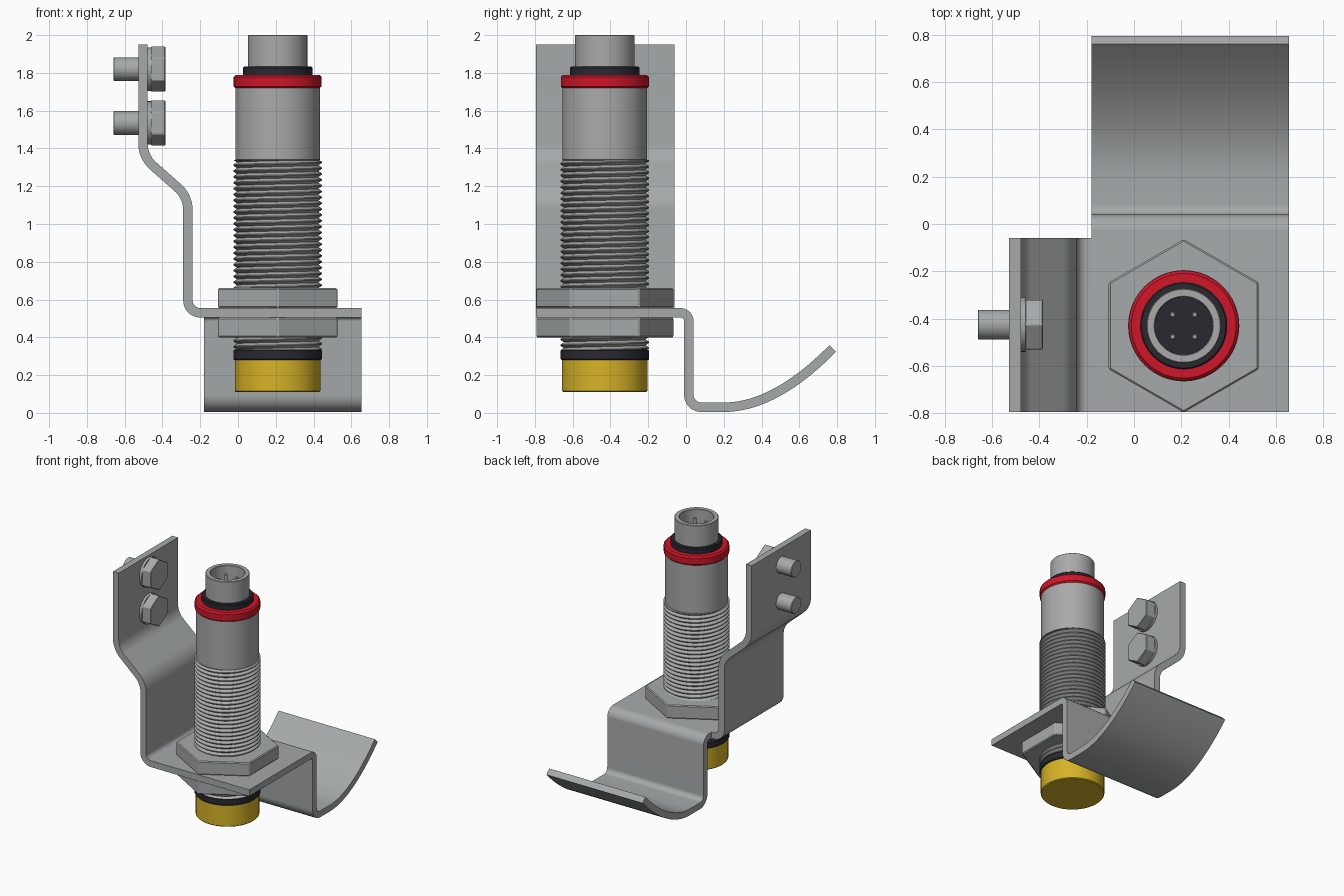
import bpy, bmesh, math
from mathutils import Vector, Matrix

if "Cube" in bpy.data.objects:
    bpy.data.objects.remove(bpy.data.objects["Cube"])


def material(name, rgb):
    m = bpy.data.materials.new(name)
    m.diffuse_color = (*rgb, 1)
    m.use_nodes = True
    m.node_tree.nodes["Principled BSDF"].inputs["Base Color"].default_value = m.diffuse_color
    return m


STEEL = material("steel grey", (0.38, 0.40, 0.40))
BODY = material("body grey", (0.40, 0.40, 0.40))
DARK = material("dark rubber", (0.022, 0.022, 0.03))
RED = material("red", (0.62, 0.008, 0.022))
YELLOW = material("yellow", (0.68, 0.45, 0.02))
AX, AY = 0.21, -0.43      # sensor axis
T = 0.05                  # sheet thickness


def finish(name, bm, mat, smooth=True):
    bmesh.ops.recalc_face_normals(bm, faces=bm.faces)
    me = bpy.data.meshes.new(name)
    bm.to_mesh(me)
    bm.free()
    me.materials.append(mat)
    ob = bpy.data.objects.new(name, me)
    bpy.context.collection.objects.link(ob)
    if smooth:
        bpy.ops.object.select_all(action='DESELECT')
        ob.select_set(True)
        bpy.context.view_layer.objects.active = ob
        bpy.ops.object.shade_smooth_by_angle(angle=math.radians(30))
    return ob


def lathe(name, profile, mat, x=AX, y=AY, n=64):
    """Revolve (radius, z) points about a vertical axis; radius 0 closes the ends."""
    bm = bmesh.new()
    vs = [bm.verts.new((r, 0, z)) for r, z in profile]
    es = [bm.edges.new(p) for p in zip(vs, vs[1:])]
    bmesh.ops.spin(bm, geom=vs + es, cent=(0, 0, 0), axis=(0, 0, 1),
                   angle=math.tau, steps=n, use_duplicate=False)
    bmesh.ops.remove_doubles(bm, verts=bm.verts, dist=1e-5)
    bmesh.ops.translate(bm, verts=bm.verts, vec=(x, y, 0))
    return finish(name, bm, mat)


def cylinder(name, r, z0, z1, mat, c=0.006, **kw):
    return lathe(name, [(0, z0), (r - c, z0), (r, z0 + c), (r, z1 - c), (r - c, z1), (0, z1)], mat, **kw)


def prism(name, r, length, sides, mat, matrix, bevel=0.0):
    bm = bmesh.new()
    bmesh.ops.create_cone(bm, cap_ends=True, segments=sides, radius1=r, radius2=r,
                          depth=length, matrix=matrix)
    if bevel:
        bmesh.ops.bevel(bm, geom=list(bm.edges), offset=bevel, segments=1, affect='EDGES')
    return finish(name, bm, mat, smooth=sides > 6)


def fillet(pts, radii, steps=10):
    """Round the inner corners of a 2D path."""
    pts = [Vector(p) for p in pts]
    out = [pts[0]]
    for a, b, c, r in zip(pts, pts[1:], pts[2:], radii):
        u, v = (a - b).normalized(), (c - b).normalized()
        half = u.angle(v) / 2
        centre = b + (u + v).normalized() * r / math.sin(half)
        start = b + u * r / math.tan(half) - centre
        end = b + v * r / math.tan(half) - centre
        ang = start.angle(end)
        for i in range(steps + 1):
            t = i / steps
            out.append(centre + (start * math.sin((1 - t) * ang) + end * math.sin(t * ang)) / math.sin(ang))
    return out + [pts[-1]]


def bent_sheet(name, path, place, lo, hi):
    """Thicken a 2D path and extrude it between lo and hi."""
    sides = ([], [])
    for i, p in enumerate(path):
        d0 = (p - path[max(i - 1, 0)]).normalized()
        d1 = (path[min(i + 1, len(path) - 1)] - p).normalized()
        d = (d0 + d1).normalized()
        off = Vector((-d.y, d.x)) * T / 2
        sides[0].append(p + off)
        sides[1].append(p - off)
    bm = bmesh.new()
    rows = [[bm.verts.new(place(l[i], w)) for l, w in
             ((sides[0], lo), (sides[0], hi), (sides[1], hi), (sides[1], lo))]
            for i in range(len(path))]
    for a, b in zip(rows, rows[1:]):
        for k in range(4):
            j = (k + 1) % 4
            bm.faces.new((a[k], a[j], b[j], b[k]))
    bm.faces.new(rows[0])
    bm.faces.new(rows[-1])
    return finish(name, bm, STEEL)


# Bracket: shelf with the drop and curved guard at the back
guard = fillet([(-0.795, 0.53), (0.015, 0.53), (0.015, 0.03), (0.20, 0.03)], (0.045, 0.065))
A, B, C = Vector((0.20, 0.03)), Vector((0.47, 0.03)), Vector((0.777, 0.341))
guard += [A * (1 - t) ** 2 + B * 2 * t * (1 - t) + C * t * t for t in [i / 20 for i in range(1, 21)]]
bent_sheet("bracket_shelf_and_guard", guard, lambda p, w: (w, p.x, p.y), -0.18, 0.655)

# Bracket: offset mounting flange on the left
flange = fillet([(-0.18, 0.53), (-0.265, 0.53), (-0.265, 1.145), (-0.503, 1.355), (-0.503, 1.95)],
                (0.065, 0.16, 0.16))
bent_sheet("bracket_mounting_flange", flange, lambda p, w: (p.x, w, p.y), -0.795, -0.06)

# Mounting bolts through the flange
for i, z in enumerate((1.535, 1.82)):
    def along_x(x):
        return Matrix.Translation((x, -0.425, z)) @ Matrix.Rotation(math.pi / 2, 4, 'Y')
    hex_turn = Matrix.Rotation(math.pi / 2, 4, 'Z')
    m = along_x(-0.423)
    # pick the turn that points a hexagon corner straight up
    if max(abs((m.to_3x3() @ Vector((math.sin(k * math.pi / 3), math.cos(k * math.pi / 3), 0))).z)
           for k in range(6)) < 0.99:
        m = m @ hex_turn
    prism(f"bolt_head_{i}", 0.121, 0.076, 6, STEEL, m, 0.004)
    prism(f"bolt_washer_face_{i}", 0.115, 0.022, 48, STEEL, along_x(-0.469))
    prism(f"bolt_shank_{i}", 0.063, 0.15, 40, STEEL, along_x(-0.585), 0.004)

# Clamping nuts above and below the shelf, corners to front and back
for name, z in (("upper_nut", 0.6075), ("lower_nut", 0.4525)):
    prism(name, 0.366, 0.105, 6, STEEL, Matrix.Translation((AX, AY, z)), 0.007)

# Helical thread on the barrel
LOW, HIGH, PITCH, SEG = 0.335, 1.34, 0.031, 64
TOOTH = ((0.0, 0.216), (0.42, 0.235), (0.58, 0.235))
bm = bmesh.new()
turns = int((HIGH - LOW) / PITCH) + 3
n = turns * len(TOOTH)
grid = []
for s in range(SEG + 1):
    a = math.tau * s / SEG
    col = []
    for k in range(n):
        f, r = TOOTH[k % 3]
        z = LOW + PITCH * (k // 3 + f + s / SEG - 1.5)
        col.append(bm.verts.new((AX + r * math.cos(a), AY + r * math.sin(a), min(max(z, LOW), HIGH))))
    grid.append(col)
for c0, c1 in zip(grid, grid[1:]):
    for k in range(n - 1):
        bm.faces.new((c0[k], c1[k], c1[k + 1], c0[k + 1]))
bmesh.ops.remove_doubles(bm, verts=bm.verts, dist=1e-5)
bmesh.ops.dissolve_degenerate(bm, edges=bm.edges, dist=1e-6)
finish("barrel_thread", bm, BODY)
cylinder("barrel_core", 0.214, 0.30, 1.40, BODY)

# Sensor stack from sensing face to collar
cylinder("sensing_cap", 0.226, 0.11, 0.285, YELLOW)
cylinder("lower_seal", 0.235, 0.28, 0.335, DARK)
cylinder("smooth_barrel", 0.224, 1.335, 1.725, BODY)
cylinder("indicator_ring", 0.233, 1.717, 1.79, RED, c=0.012)
cylinder("upper_seal", 0.184, 1.78, 1.833, DARK)

# Hollow connector with insert and four pins
lathe("connector_sleeve", [(0.122, 1.82), (0.157, 1.82), (0.157, 1.997), (0.154, 2.0),
                           (0.125, 2.0), (0.122, 1.997), (0.122, 1.82)], BODY)
cylinder("connector_insert", 0.1225, 1.82, 1.86, DARK, c=0.001)
for i, (sx, sy) in enumerate(((1, 1), (1, -1), (-1, 1), (-1, -1))):
    cylinder(f"connector_pin_{i}", 0.012, 1.855, 1.96, BODY, c=0.004,
             x=AX + sx * 0.047, y=AY + sy * 0.047, n=16)
